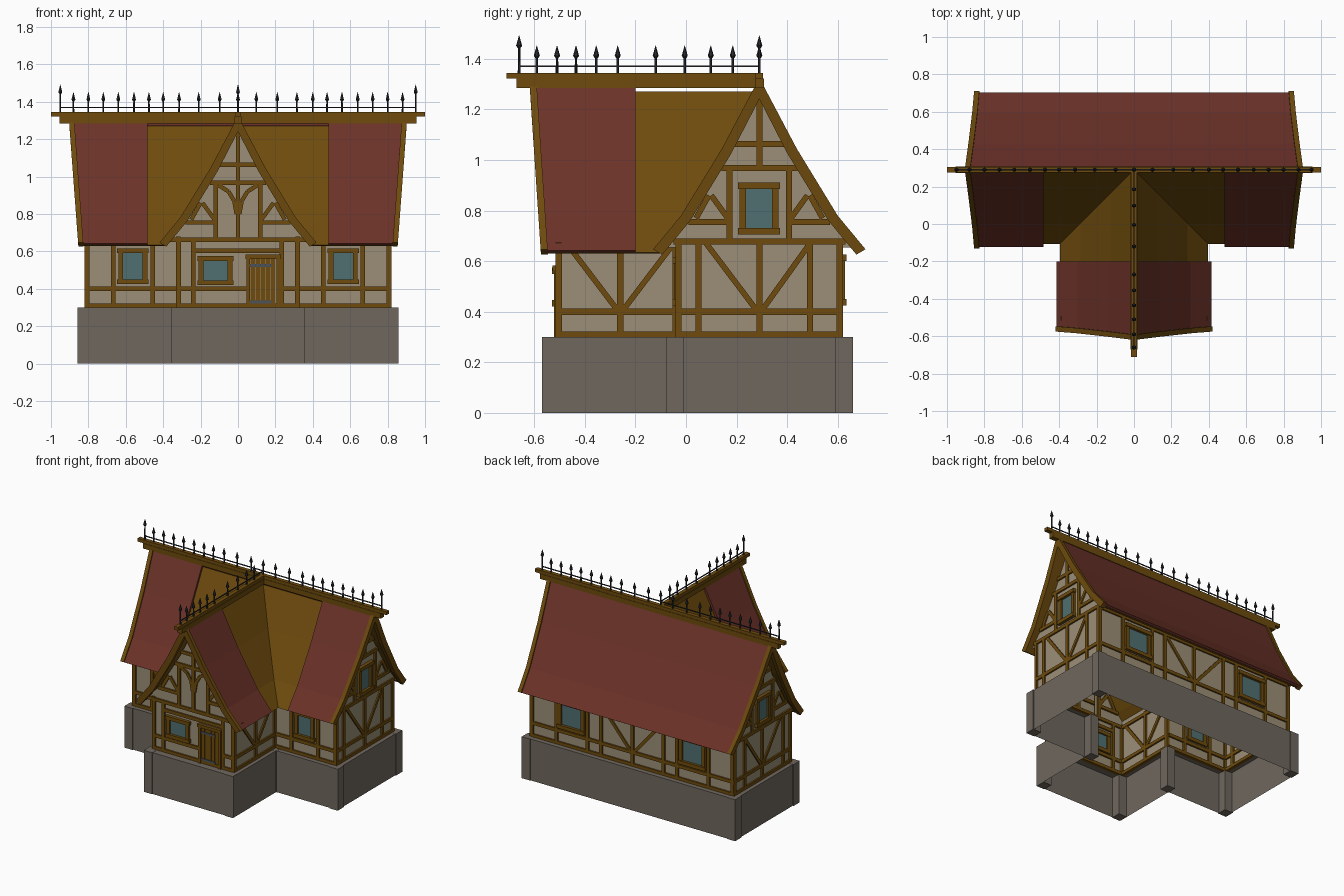
import bpy, bmesh, math
from mathutils import Vector, Matrix

if "Cube" in bpy.data.objects:
    bpy.data.objects.remove(bpy.data.objects["Cube"])

def material(name, c):
    m = bpy.data.materials.new(name)
    m.diffuse_color = (*c, 1)
    m.use_nodes = True
    m.node_tree.nodes["Principled BSDF"].inputs["Base Color"].default_value = m.diffuse_color
    return m

STONE = material("grey stone", (0.160, 0.137, 0.112))
PLASTER = material("beige plaster", (0.33, 0.275, 0.185))
WOOD = material("brown timber", (0.156, 0.070, 0.004))
TILE = material("red tiles", (0.150, 0.032, 0.022))
GLASS = material("blue glass", (0.080, 0.162, 0.165))
IRON = material("dark iron", (0.021, 0.023, 0.028))
HINGE = material("hinge metal", (0.07, 0.085, 0.10))

def finish(name, bm, mat):
    bmesh.ops.recalc_face_normals(bm, faces=bm.faces)
    me = bpy.data.meshes.new(name)
    bm.to_mesh(me)
    bm.free()
    me.materials.append(mat)
    ob = bpy.data.objects.new(name, me)
    bpy.context.collection.objects.link(ob)
    return ob

def loft(bm, rings):
    """Join closed rings of points and cap both ends."""
    vs = [[bm.verts.new(p) for p in r] for r in rings]
    n = len(vs[0])
    for a, b in zip(vs, vs[1:]):
        for i in range(n):
            bm.faces.new((a[i], a[(i + 1) % n], b[(i + 1) % n], b[i]))
    bm.faces.new(vs[0])
    bm.faces.new(vs[-1])

def box(bm, x0, x1, y0, y1, z0, z1):
    loft(bm, [[(x0, y0, z), (x1, y0, z), (x1, y1, z), (x0, y1, z)] for z in (z0, z1)])

RIDGE = 0.29
PROF = [(0, 1.325), (0.148, 1.045), (0.31, 0.78), (0.42, 0.647)]  # half-width, height

def inset(prof, t):
    return [(0, z - 2 * t) if d == 0 else (d - 0.86 * t, z - 0.5 * t) for d, z in prof]

# ---------- stone base: open-bottomed T with corner piers ----------
def outline(a, w, yf, ym, yb):
    return [(-a, yb), (-a, ym), (-w, ym), (-w, yf), (w, yf), (w, ym), (a, ym), (a, yb)]

bm = bmesh.new()
out, inn = outline(0.85, 0.358, -0.565, -0.073, 0.655), outline(0.81, 0.32, -0.505, -0.03, 0.61)
rows = [[bm.verts.new((x, y, z)) for x, y in o] for o, z in ((out, 0), (out, 0.3), (inn, 0.3))]
for a, b in zip(rows, rows[1:]):
    for i in range(8):
        j = (i + 1) % 8
        bm.faces.new((a[i], a[j], b[j], b[i]))
finish("stone_base", bm, STONE)
bm = bmesh.new()
for s in (1, -1):
    for x, y in ((0.29, -0.57), (0.295, -0.08), (0.79, -0.08), (0.79, 0.59)):
        box(bm, *sorted((s * x, s * (x + 0.067))), y, y + 0.07, 0, 0.301)
finish("base_piers", bm, STONE)

# ---------- walls: each maps (u, height, outward offset) to space ----------
def front(u, z, n): return (u, -0.505 - n, z)
def back(u, z, n): return (u, 0.61 + n, z)
def recess(u, z, n): return (u, -0.03 - n, z)
def end(s): return lambda u, z, n: (s * (0.81 + n), u, z)
def wing(s): return lambda u, z, n: (s * (0.32 + n), u, z)

def gable(c, h):
    pts = inset(PROF, 0.04)
    pts[-1] = (pts[-1][0], 0.655)
    right = [(h, 0.3), (h, 0.655)] + pts[::-1]
    return [(c + d, z) for d, z in right] + [(c - d, z) for d, z in right[-2::-1]]

def rect(u0, u1, z0, z1): return [(u0, z0), (u1, z0), (u1, z1), (u0, z1)]

bm = bmesh.new()
panels = [(front, gable(0, 0.32)), (back, rect(-0.81, 0.81, 0.3, 0.71))]
for s in (1, -1):
    panels += [(end(s), gable(RIDGE, 0.32)), (wing(s), rect(-0.505, -0.03, 0.3, 0.71)),
               (recess, rect(*sorted((s * 0.32, s * 0.81)), 0.3, 0.71))]
for m, pts in panels:
    bm.faces.new([bm.verts.new(m(u, z, 0)) for u, z in pts])
finish("plaster_walls", bm, PLASTER)

# ---------- timber framing ----------
def beam(bm, m, u0, z0, u1, z1, w=0.024, n0=-0.012, n1=0.011):
    a, b = Vector((u0, z0)), Vector((u1, z1))
    d = (b - a).normalized()
    p = Vector((-d.y, d.x)) * w / 2
    loft(bm, [[m(*q, n) for q in (a - p, b - p, b + p, a + p)] for n in (n0, n1)])

def window(m, u0, u1, z0, z1):
    """Timber surround with overhanging lintel and sill, glass plate inside."""
    f, bm = 0.026, bmesh.new()
    for u in (u0 + f / 2, u1 - f / 2):
        beam(bm, m, u, z0, u, z1, f, -0.012, 0.018)
    for z in (z0 + f / 2, z1 - f / 2):
        beam(bm, m, u0 - 0.006, z, u1 + 0.006, z, f, -0.014, 0.024)
    finish("window_frame", bm, WOOD)
    bm = bmesh.new()
    zc = (z0 + z1) / 2
    beam(bm, m, u0 + f, zc, u1 - f, zc, z1 - z0 - 2 * f, -0.004, 0.005)
    finish("window_glass", bm, GLASS)

def framing(name, m, h_beams, v_beams, braces=()):
    bm = bmesh.new()
    for z, a, b in h_beams:
        beam(bm, m, a, z, b, z)
    for u, a, b in v_beams:
        beam(bm, m, u, a, u, b)
    for br in braces:
        beam(bm, m, *br, 0.022, -0.010, 0.009)
    finish(name, bm, WOOD)

def gable_frame(c):
    h = [(0.755, c - 0.28, c - 0.12), (0.755, c + 0.12, c + 0.28), (0.968, c - 0.15, c + 0.15), (1.063, c - 0.1, c + 0.1)]
    v = [(c - 0.118, 0.67, 0.97), (c + 0.118, 0.67, 0.97), (c, 0.97, 1.25)]
    b = [(c + s * 0.19, 0.86, c + s * 0.125, 0.77) for s in (1, -1)]
    b += [(c + s * 0.2, 0.86, c + s * 0.25, 0.77) for s in (1, -1)]
    return h, v, b

h, v, b = gable_frame(0)
for s in (1, -1):  # curved braces of the front gable
    arc = [(0, 0.80), (s * 0.045, 0.86), (s * 0.08, 0.905), (s * 0.115, 0.955)]
    arc = [(s * 0.008, 0.80), (s * 0.02, 0.87), (s * 0.05, 0.92), (s * 0.105, 0.955)]
    b += [(*p, *q) for p, q in zip(arc, arc[1:])]
framing("front_framing", front,
        h + [(0.31, -0.33, 0.33), (0.40, -0.32, 0.05), (0.40, 0.21, 0.32), (0.662, -0.39, 0.39), (0.605, -0.24, 0.24)],
        v + [(s * 0.317, 0.3, 0.66) for s in (1, -1)] + [(-0.24, 0.3, 0.66), (0.235, 0.3, 0.66), (0, 0.66, 1.0)], b)
window(front, -0.21, -0.03, 0.42, 0.575)

for s in (1, -1):
    m = end(s)
    h, v, b = gable_frame(RIDGE)
    framing("end_framing", m, h + [(0.31, -0.04, 0.62), (0.40, -0.04, 0.62), (0.677, -0.05, 0.63)],
            v + [(u, 0.3, 0.68) for u in (-0.03, 0.05, 0.29, 0.49, 0.608)],
            b + [(0.08, 0.67, 0.28, 0.405), (0.49, 0.67, 0.30, 0.405)])
    window(m, 0.212, 0.366, 0.705, 0.912)
    framing("wing_framing", wing(s), [(0.31, -0.515, -0.03), (0.40, -0.515, -0.03), (0.66, -0.515, -0.03)],
            [(u, 0.3, 0.68) for u in (-0.503, -0.26, -0.042)],
            [(-0.46, 0.655, -0.27, 0.405), (-0.06, 0.655, -0.25, 0.405)])
    framing("recess_framing", recess, [(z, *sorted((s * 0.32, s * 0.82))) for z in (0.31, 0.40, 0.67)],
            [(s * u, 0.3, 0.68) for u in (0.455, 0.667, 0.806)])
    window(recess, *sorted((s * 0.485, s * 0.64)), 0.425, 0.617)
    window(back, *sorted((s * 0.38, s * 0.59)), 0.425, 0.627)

framing("back_framing", back, [(z, -0.82, 0.82) for z in (0.31, 0.40, 0.67)],
        [(s * u, 0.3, 0.68) for s in (1, -1) for u in (0.25, 0.36, 0.61, 0.806)] + [(0, 0.3, 0.68)],
        [(s * 0.23, 0.655, s * 0.015, 0.405) for s in (1, -1)])

# ---------- plank door with strap hinges ----------
bm = bmesh.new()
for i in range(5):
    u = 0.078 + i * 0.027
    beam(bm, front, u, 0.31, u, 0.565, 0.024, -0.008, 0.008)
for u in (0.055, 0.217):
    beam(bm, front, u, 0.3, u, 0.575, 0.02, -0.012, 0.018)
beam(bm, front, 0.04, 0.572, 0.23, 0.572, 0.022, -0.012, 0.022)
finish("door", bm, WOOD)
bm = bmesh.new()
for z in (0.33, 0.525):
    beam(bm, front, 0.062, z, 0.18, z, 0.014, 0.007, 0.013)
finish("door_hinges", bm, HINGE)

# ---------- roof slopes ----------
def slab(name, mat, prof, t, place, lo, hi):
    """Bent roof slab running from lo to hi along the ridge direction."""
    bm = bmesh.new()
    loft(bm, [[place(lo(d, z), d, z), place(hi(d, z), d, z), place(hi(e, w), e, w), place(lo(e, w), e, w)]
              for (d, z), (e, w) in zip(prof, inset(prof, t))])
    finish(name, bm, mat)

def main_slope(s): return lambda a, d, z: (a, RIDGE + s * d, z)
def wing_slope(s): return lambda a, d, z: (s * d, a, z)
def flare(z): return min(1, (z - 0.647) / 0.67)
def verge(d, z): return 0.855 + 0.05 * flare(z)          # main roof ends
def wing_verge(d, z): return -0.575 - 0.045 * flare(z)   # wing roof end

UNDER, TILES = inset(PROF, 0.027), inset(PROF, 0.008)
neg_verge = lambda d, z: -verge(d, z) + 0.012
pos_verge = lambda d, z: verge(d, z) - 0.012
slab("back_roof_boards", WOOD, UNDER, 0.008, main_slope(1), neg_verge, pos_verge)
slab("back_roof_tiles", TILE, TILES, 0.016, main_slope(1), neg_verge, pos_verge)
for s in (1, -1):
    # boards meet in a 45 degree valley, tiles cover the outer parts only
    slab("main_roof_boards", WOOD, UNDER, 0.008, main_slope(-1), lambda d, z: s * d, lambda d, z: s * pos_verge(d, z))
    slab("main_roof_tiles", TILE, TILES, 0.016, main_slope(-1), lambda d, z: s * 0.483, lambda d, z: s * pos_verge(d, z))
    slab("wing_roof_boards", WOOD, UNDER, 0.008, wing_slope(s), lambda d, z: wing_verge(d, z) + 0.012, lambda d, z: RIDGE - d)
    slab("wing_roof_tiles", TILE, TILES, 0.016, wing_slope(s), lambda d, z: wing_verge(d, z) + 0.012, lambda d, z: -0.2)
    slab("wing_barge_board", WOOD, PROF, 0.042, wing_slope(s), wing_verge, lambda d, z: wing_verge(d, z) + 0.028)
    for e in (1, -1):
        slab("main_barge_board", WOOD, PROF, 0.042, main_slope(s),
             lambda d, z: e * verge(d, z), lambda d, z: e * (verge(d, z) - 0.028))

# ---------- ridge beams ----------
bm = bmesh.new()
box(bm, -1, 1, RIDGE - 0.015, RIDGE + 0.015, 1.322, 1.345)
box(bm, -0.955, 0.955, RIDGE - 0.018, RIDGE + 0.018, 1.285, 1.322)
box(bm, -0.015, 0.015, -0.71, RIDGE, 1.322, 1.345)
box(bm, -0.018, 0.018, -0.67, RIDGE, 1.285, 1.322)
finish("ridge_beams", bm, WOOD)

# ---------- iron ridge cresting ----------
def cone(bm, x, y, z0, z1, r0, r1):
    bmesh.ops.create_cone(bm, cap_ends=True, segments=6, radius1=r0, radius2=r1, depth=z1 - z0,
                          matrix=Matrix.Translation((x, y, (z0 + z1) / 2)))

bm = bmesh.new()
box(bm, -0.95, 0.95, RIDGE - 0.003, RIDGE + 0.003, 1.367, 1.373)
box(bm, -0.003, 0.003, -0.66, RIDGE, 1.367, 1.373)
xs = [0.95, 0.88, 0.80, 0.72, 0.64, 0.556, 0.476, 0.40, 0.315, 0.21, 0.098]
spikes = [(s * x, RIDGE, x == 0.95) for x in xs for s in (1, -1)] + [(0, RIDGE, False)]
spikes += [(0, y, y == -0.66) for y in (-0.66, -0.59, -0.51, -0.435, -0.355, -0.27, -0.12, -0.005, 0.098, 0.185)]
for x, y, tall in spikes:
    k = 0.04 if tall else 0
    cone(bm, x, y, 1.34, 1.41 + k, 0.0055, 0.0045)
    cone(bm, x, y, 1.402 + k, 1.412 + k, 0.005, 0.012)
    cone(bm, x, y, 1.412 + k, 1.452 + k, 0.012, 0.0008)
finish("ridge_cresting", bm, IRON)
